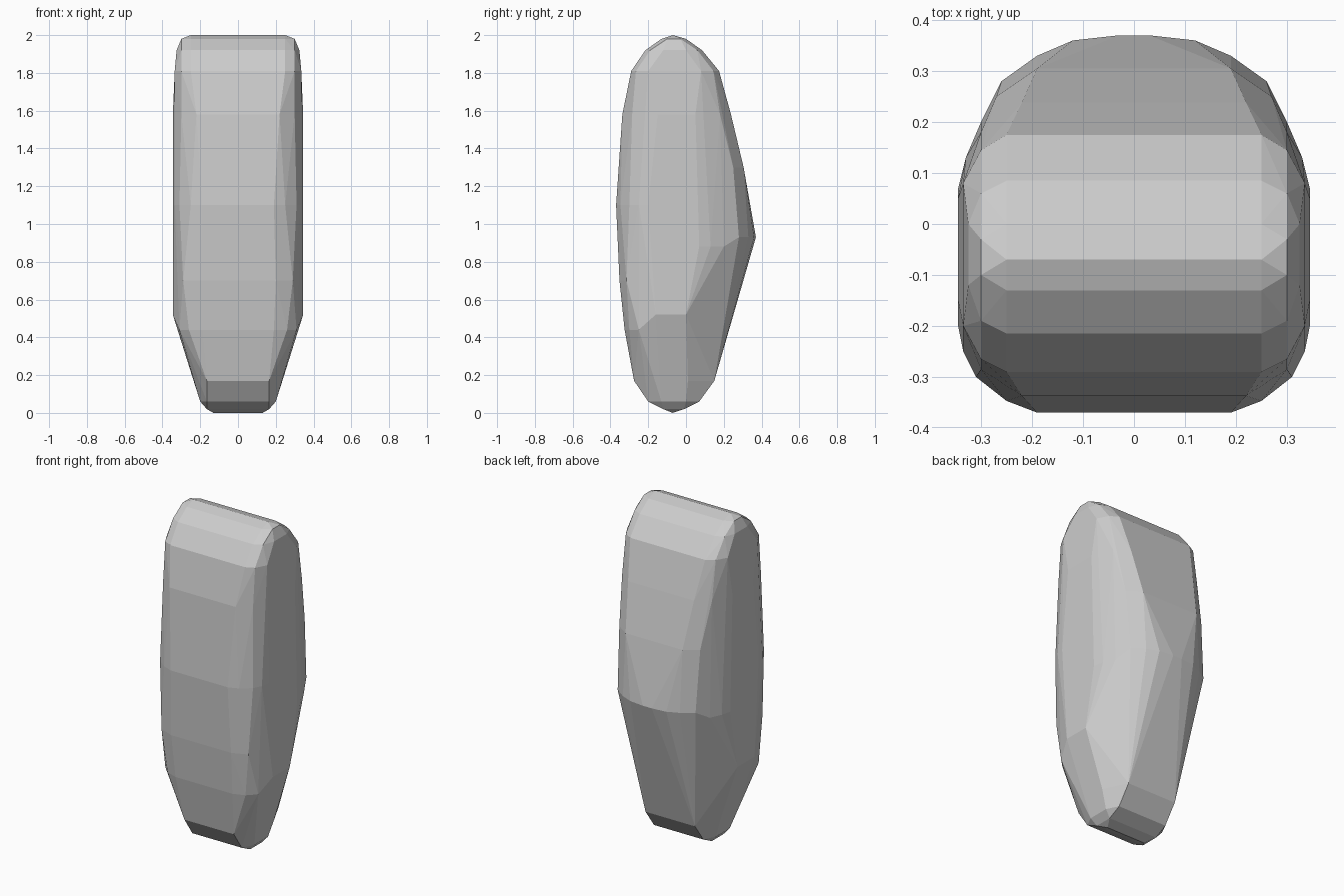
import bpy, bmesh, math

# Half cross-sections of the body: height -> (x, y) points, mirrored in x
SECTIONS = {
    0.00: [(.13, -.07)],
    0.02: [(.165, -.12), (.165, -.01)],
    0.06: [(.165, -.20), (.20, -.13), (.20, 0), (.165, .07)],
    0.17: [(.165, -.275), (.235, -.10), (.235, .01), (.165, .15)],
    0.44: [(.19, -.325), (.26, -.30), (.31, -.25)],
    0.52: [(.345, -.16), (.345, 0)],
    0.70: [(.20, -.352), (.29, -.315)],
    0.88: [(.345, .07), (.33, .13), (.30, .20)],
    0.93: [(.26, .28), (.19, .33), (.12, .36), (.03, .37)],
    1.10: [(.19, -.37), (.25, -.347), (.31, -.30), (.335, -.25), (.345, -.20)],
    1.30: [(.19, .305), (.27, .25)],
    1.58: [(.22, .238), (.30, .18), (.345, .05), (.345, -.15), (.30, -.285), (.22, -.337)],
    1.81: [(.25, -.29), (.30, -.265), (.335, -.20), (.335, .08), (.30, .145), (.25, .175)],
    1.92: [(.25, -.215), (.30, -.19), (.325, -.12), (.325, 0), (.30, .06), (.25, .085)],
    1.98: [(.25, -.13), (.30, -.10), (.30, -.03), (.25, 0)],
    2.00: [(.25, -.07)],
}


def hull_body(name, sections):
    bm = bmesh.new()
    for z, pts in sections.items():
        for x, y in pts:
            for side in (-1, 1):
                bm.verts.new((side * x, y, z))
    # Stretch a faceted skin around the sections
    res = bmesh.ops.convex_hull(bm, input=bm.verts[:])
    bmesh.ops.delete(bm, geom=[v for v in bm.verts if not v.link_faces], context='VERTS')
    # Merge nearly coplanar facets into larger flats
    bmesh.ops.dissolve_limit(bm, angle_limit=math.radians(1.5),
                             verts=bm.verts[:], edges=bm.edges[:])
    bmesh.ops.recalc_face_normals(bm, faces=bm.faces[:])
    mesh = bpy.data.meshes.new(name)
    bm.to_mesh(mesh)
    bm.free()
    obj = bpy.data.objects.new(name, mesh)
    bpy.context.collection.objects.link(obj)
    return obj


# Faceted standing block
hull_body("faceted_body", SECTIONS)
